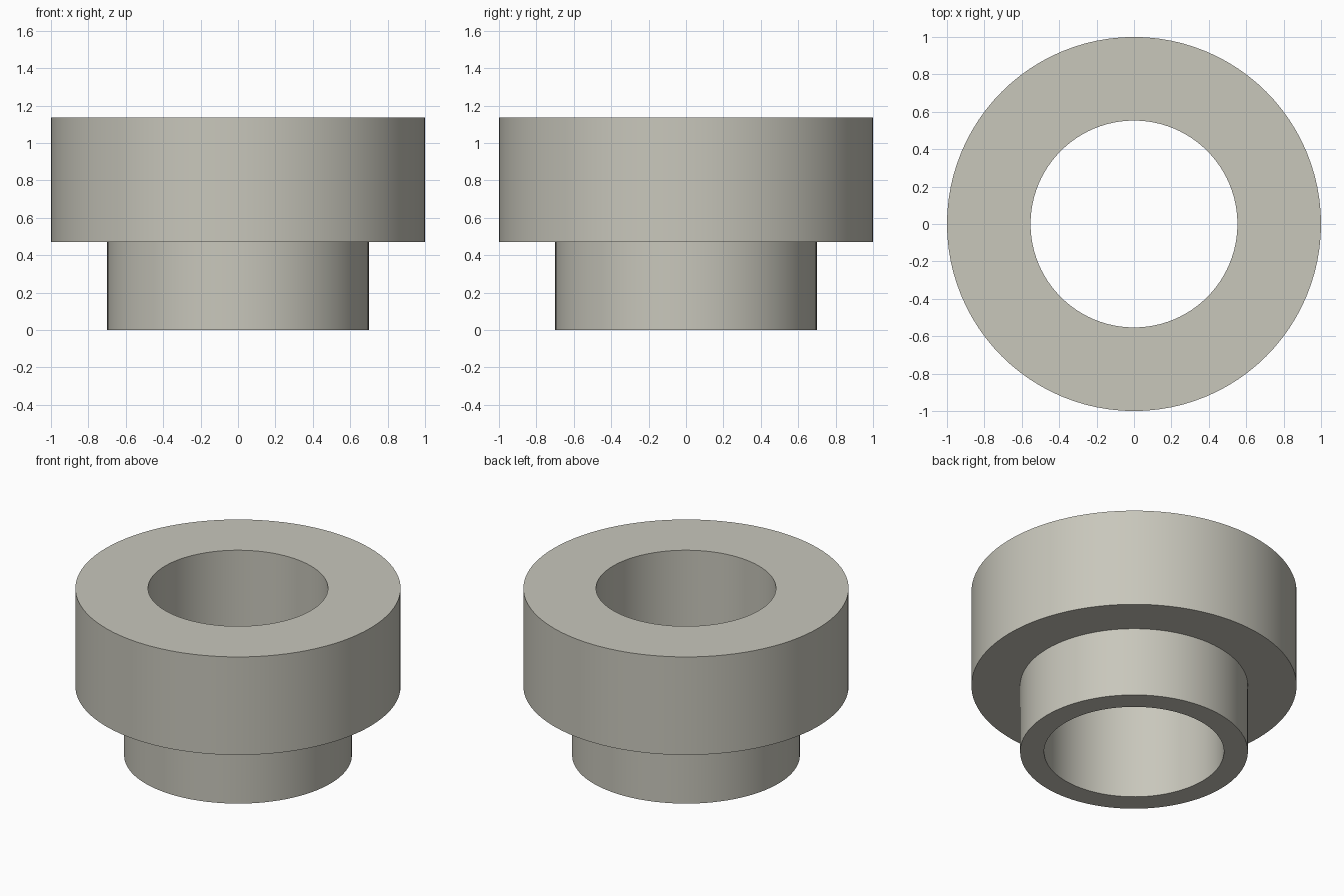
import bpy, bmesh, math

cube = bpy.data.objects.get("Cube")
if cube:
    bpy.data.objects.remove(cube, do_unlink=True)

SEGMENTS = 96
BORE, NECK, RIM = 0.553, 0.70, 1.0
STEP, TOP = 0.47, 1.135

# Warm grey material
mat = bpy.data.materials.new("warm grey")
mat.use_nodes = True
colour = (0.58, 0.57, 0.50, 1.0)
mat.diffuse_color = colour
mat.node_tree.nodes["Principled BSDF"].inputs["Base Color"].default_value = colour

# Stepped bushing: closed radius/height profile spun around z
profile = [(BORE, 0), (NECK, 0), (NECK, STEP), (RIM, STEP), (RIM, TOP), (BORE, TOP)]
bm = bmesh.new()
verts = [bm.verts.new((r, 0, z)) for r, z in profile]
edges = [bm.edges.new((v, verts[(i + 1) % len(verts)])) for i, v in enumerate(verts)]
bmesh.ops.spin(bm, geom=verts + edges, cent=(0, 0, 0), axis=(0, 0, 1),
               angle=math.tau, steps=SEGMENTS, use_merge=True)
bmesh.ops.remove_doubles(bm, verts=bm.verts, dist=1e-4)
bmesh.ops.recalc_face_normals(bm, faces=bm.faces)

mesh = bpy.data.meshes.new("stepped_bushing")
bm.to_mesh(mesh)
bm.free()
mesh.materials.append(mat)
bushing = bpy.data.objects.new("stepped_bushing", mesh)
bpy.context.collection.objects.link(bushing)

# Smooth round walls, crisp rims
bpy.ops.object.select_all(action='DESELECT')
bushing.select_set(True)
bpy.context.view_layer.objects.active = bushing
bpy.ops.object.shade_smooth_by_angle(angle=math.radians(30))
